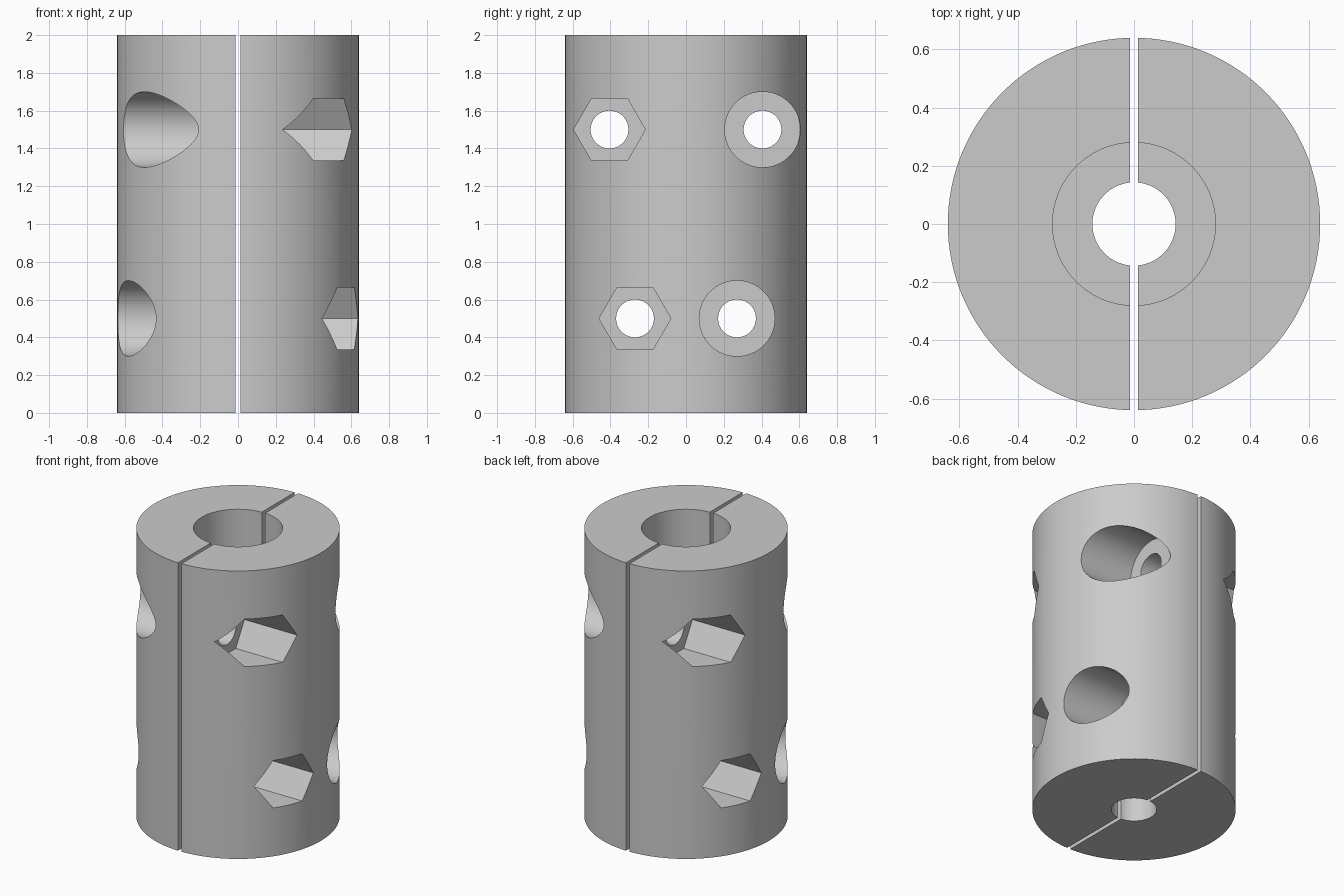
import bpy, math

if "Cube" in bpy.data.objects:
    bpy.data.objects.remove(bpy.data.objects["Cube"])

RADIUS, HEIGHT, HALF_GAP = 0.64, 2.0, 0.013
POCKET_FLOOR = 0.2          # x where the bolt head and nut seats end
BOLTS = [(0.405, 1.5), (0.27, 0.5)]   # sideways offset and height of each bolt

steel = bpy.data.materials.new("grey steel")
steel.use_nodes = True
colour = (0.6, 0.6, 0.6, 1)
steel.diffuse_color = colour
steel.node_tree.nodes["Principled BSDF"].inputs["Base Color"].default_value = colour


def upright(name, radius, z0, z1, sides=96):
    bpy.ops.mesh.primitive_cylinder_add(vertices=sides, radius=radius, depth=z1 - z0,
                                        location=(0, 0, (z0 + z1) / 2))
    bpy.context.object.name = name
    return bpy.context.object


def sideways(name, radius, x0, x1, y, z, sides=64):
    # rod along x; a six-sided one has a corner pointing up
    bpy.ops.mesh.primitive_cylinder_add(vertices=sides, radius=radius, depth=x1 - x0,
                                        location=((x0 + x1) / 2, y, z),
                                        rotation=(0, math.pi / 2, 0))
    bpy.context.object.name = name
    return bpy.context.object


def cut(body, cutter):
    cutter.hide_render = True
    mod = body.modifiers.new("cut", 'BOOLEAN')
    mod.operation, mod.solver, mod.object = 'DIFFERENCE', 'EXACT', cutter
    bpy.context.view_layer.objects.active = body
    bpy.ops.object.modifier_apply(modifier=mod.name)
    bpy.data.objects.remove(cutter)


# Solid barrel with a wide upper bore and a narrow lower bore
half = upright("left_clamp_half", RADIUS, 0, HEIGHT, 128)
cut(half, upright("narrow_bore", 0.143, -0.1, HEIGHT + 0.1))
cut(half, upright("wide_bore", 0.28, HEIGHT / 2, HEIGHT + 0.1))

# Keep only one side of the clamping gap
bpy.ops.mesh.primitive_cube_add(size=3, location=(HALF_GAP - 1.5, 0, 1))
cut(half, bpy.context.object)

# Bolt holes, hexagonal nut seats and round bolt head seats
for offset, z in BOLTS:
    for y in (-offset, offset):
        cut(half, sideways("bolt_hole", 0.1, -0.3, 1, y, z))
    cut(half, sideways("nut_seat", 0.19, POCKET_FLOOR, 1, -offset, z, 6))
    cut(half, sideways("head_seat", 0.2, POCKET_FLOOR, 1, offset, z))

half.data.materials.clear()
half.data.materials.append(steel)
for face in half.data.polygons:
    face.material_index = 0
bpy.ops.object.select_all(action='DESELECT')
half.select_set(True)
bpy.context.view_layer.objects.active = half
bpy.ops.object.shade_smooth_by_angle(angle=math.radians(30))

# The opposite half is the same part turned half way round
other = half.copy()
other.data = half.data.copy()
other.name = "right_clamp_half"
other.rotation_euler.z = math.pi
bpy.context.collection.objects.link(other)
